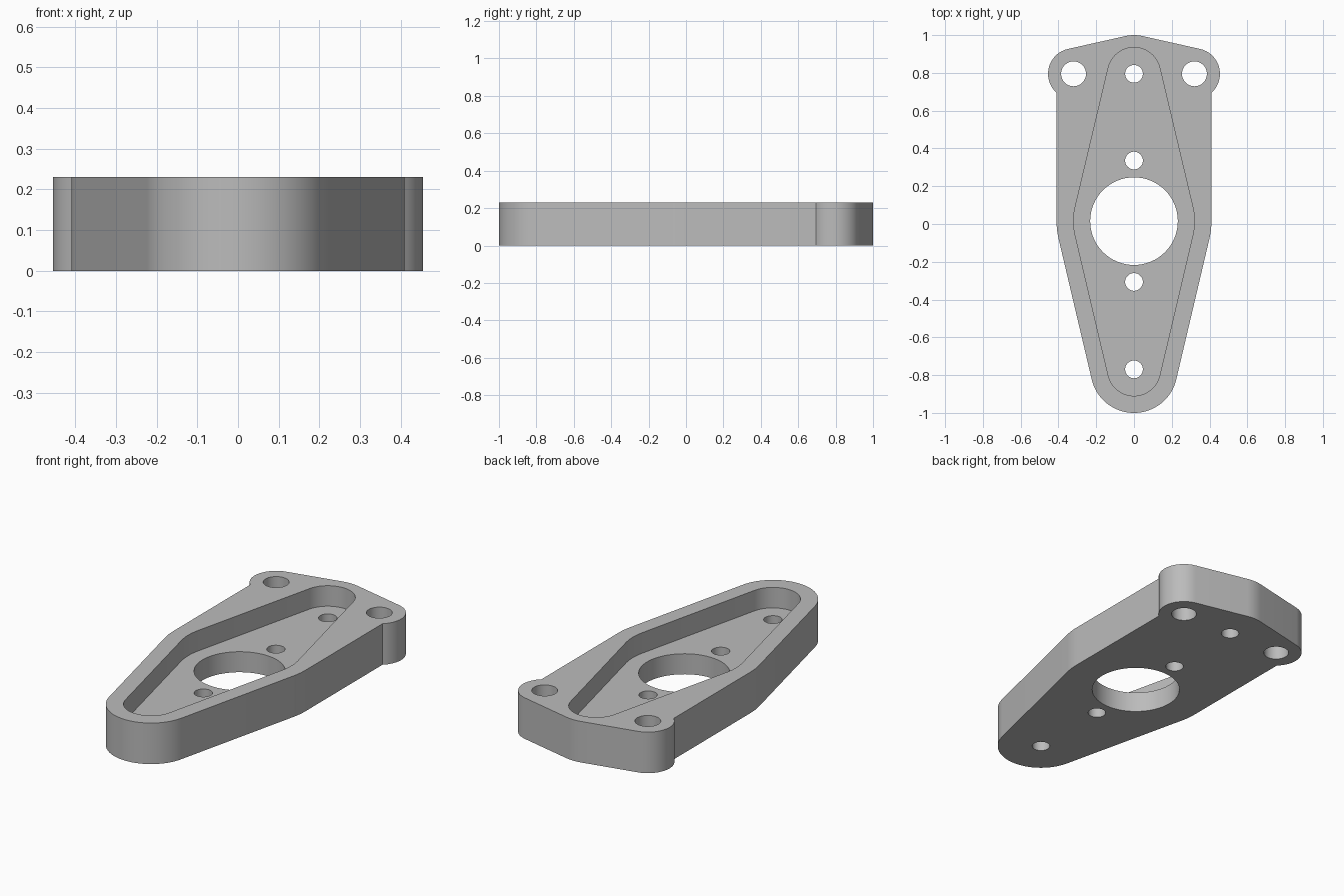
import bpy
import bmesh
from math import asin, cos, sin, pi

if "Cube" in bpy.data.objects:
    bpy.data.objects.remove(bpy.data.objects["Cube"], do_unlink=True)

HEIGHT, FLOOR = 0.23, 0.115
MID, BACK, FRONT = 0.015, 0.795, -0.77   # centres along y
LUG_X, LUG_R, SIDE = 0.32, 0.135, 0.41

grey = bpy.data.materials.new("plain grey")
grey.use_nodes = True
grey.diffuse_color = (0.5, 0.5, 0.5, 1)
grey.node_tree.nodes["Principled BSDF"].inputs["Base Color"].default_value = grey.diffuse_color


def arc(x, y, r, a0, a1, n=16):
    return [(x + r * cos(a0 + (a1 - a0) * i / n),
             y + r * sin(a0 + (a1 - a0) * i / n)) for i in range(n + 1)]


def mirrored(half):
    """Close a right-hand half outline, running front to back, about x = 0."""
    return half + [(-x, y) for x, y in reversed(half) if abs(x) > 1e-5]


def prism(name, outline, z0, z1):
    bm = bmesh.new()
    face = bm.faces.new([bm.verts.new((x, y, z0)) for x, y in outline])
    top = bmesh.ops.extrude_face_region(bm, geom=[face])["geom"]
    verts = [v for v in top if isinstance(v, bmesh.types.BMVert)]
    bmesh.ops.translate(bm, verts=verts, vec=(0, 0, z1 - z0))
    bmesh.ops.recalc_face_normals(bm, faces=bm.faces[:])
    mesh = bpy.data.meshes.new(name)
    bm.to_mesh(mesh)
    bm.free()
    mesh.materials.append(grey)
    obj = bpy.data.objects.new(name, mesh)
    bpy.context.collection.objects.link(obj)
    return obj


# Outer body: round nose, tapered flanks, straight sides, two lugs, shallow peak
taper = asin((SIDE - 0.23) / (MID - FRONT))
peak_r = 1 - BACK
slope = pi / 2 - asin((peak_r - LUG_R) / LUG_X)
notch = asin((SIDE - LUG_X) / LUG_R) - pi / 2
body = prism("mounting_plate", mirrored(
    arc(0, FRONT, 0.23, -pi / 2, -taper, 24)
    + arc(0, MID, SIDE, -taper, 0, 6)
    + arc(LUG_X, BACK, LUG_R, notch, slope, 24)
    + arc(0, BACK, peak_r, slope, pi / 2, 5)), 0, HEIGHT)

# Recessed diamond pocket with rounded ends
pocket_r, end_r = 0.32, 0.14
lean = asin((pocket_r - end_r) / (BACK - MID))
cutters = [prism("pocket_cutter", mirrored(
    arc(0, FRONT, end_r, -pi / 2, -lean)
    + arc(0, MID, pocket_r, -lean, lean, 10)
    + arc(0, BACK, end_r, lean, pi / 2)), FLOOR, HEIGHT + 0.1)]

# Through holes: central bore, four small holes, two lug holes
holes = [(0, MID, 0.232)]
holes += [(0, y, 0.047) for y in (FRONT, -0.307, 0.336, BACK)]
holes += [(side * LUG_X, BACK, 0.066) for side in (-1, 1)]
for x, y, r in holes:
    ring = arc(x, y, r, 0, 2 * pi, 64 if r > 0.1 else 32)[:-1]
    cutters.append(prism("hole_cutter", ring, -0.1, HEIGHT + 0.1))

# Cut the body and drop the cutters
bpy.ops.object.select_all(action="DESELECT")
bpy.context.view_layer.objects.active = body
body.select_set(True)
for cutter in cutters:
    cutter.hide_render = True
    mod = body.modifiers.new("cut", "BOOLEAN")
    mod.operation, mod.solver, mod.object = "DIFFERENCE", "EXACT", cutter
    bpy.ops.object.modifier_apply(modifier=mod.name)
    bpy.data.objects.remove(cutter, do_unlink=True)

bpy.ops.object.shade_smooth_by_angle(angle=pi / 6)
